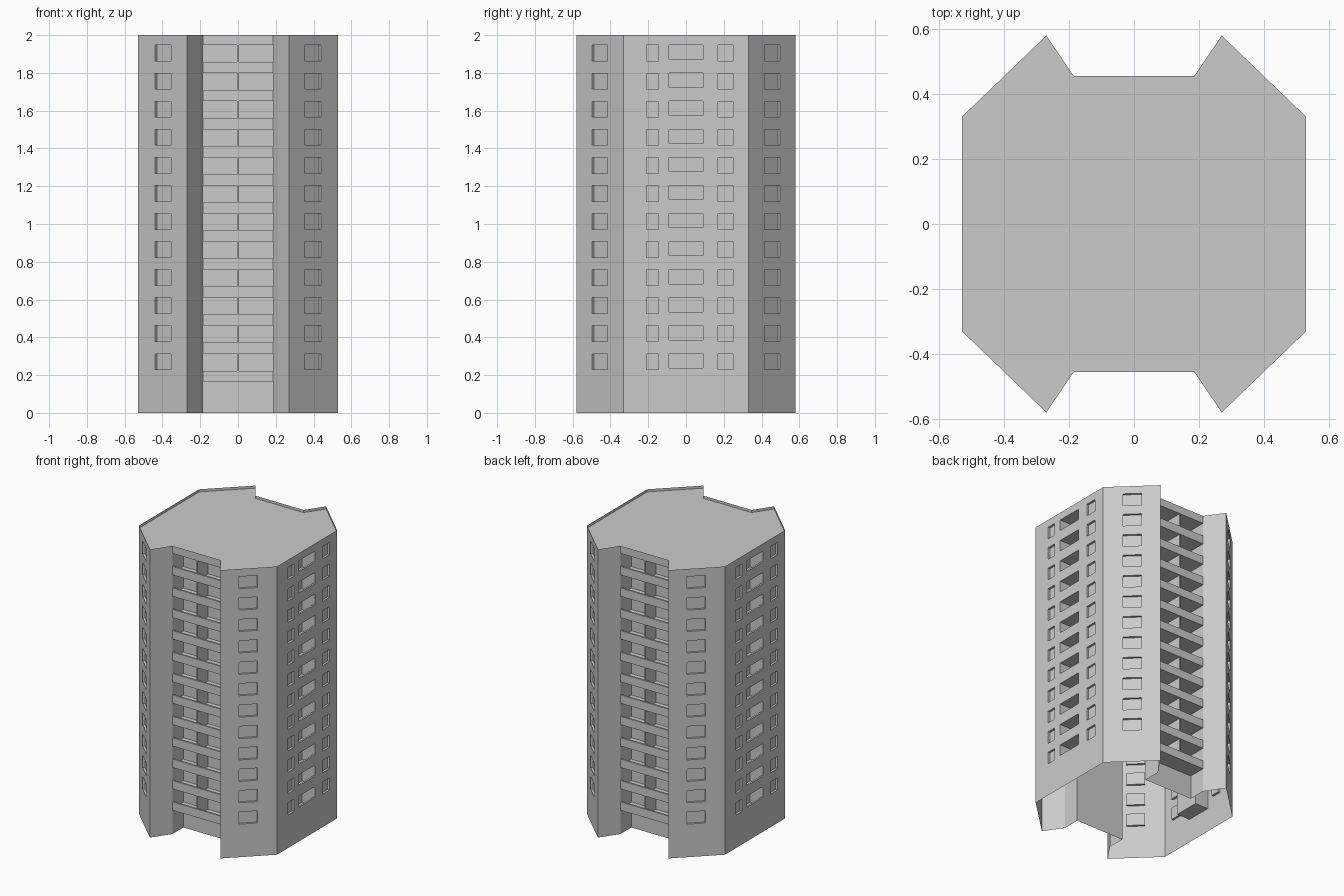
import bpy, bmesh
from mathutils import Vector, Matrix

if "Cube" in bpy.data.objects:
    bpy.data.objects.remove(bpy.data.objects["Cube"], do_unlink=True)

concrete = bpy.data.materials.new("concrete_grey")
concrete.use_nodes = True
concrete.diffuse_color = (0.6, 0.6, 0.6, 1)
concrete.node_tree.nodes["Principled BSDF"].inputs["Base Color"].default_value = (0.6, 0.6, 0.6, 1)

HEIGHT, FLOORS, PITCH = 2.0, 12, 0.1485
LOW, TOP = 0.165, 1.947          # underside of first balcony, ceiling of last
DEPTH_FRONT, DEPTH_SIDE = 0.12, 0.1
HALF_TURN = Matrix.Rotation(3.14159265, 4, 'Z')

# half of the outline, counter-clockwise; the other half is a half turn of it
half = [Vector(p) for p in [(0.185, -0.455), (0.27, -0.58), (0.53, -0.33),
                            (0.53, 0.33), (0.27, 0.58), (0.185, 0.455)]]
outline = half + [-p for p in half]


def finish(bm, name):
    bmesh.ops.remove_doubles(bm, verts=bm.verts, dist=0.0001)
    mesh = bpy.data.meshes.new(name)
    bm.to_mesh(mesh)
    bm.free()
    mesh.materials.append(concrete)
    obj = bpy.data.objects.new(name, mesh)
    bpy.context.collection.objects.link(obj)
    return obj


def face(bm, points):
    return bm.faces.new([bm.verts.new(p) for p in points])


def rect(a, b, z0, z1):
    return [Vector((p.x, p.y, z)) for p, z in ((a, z0), (b, z0), (b, z1), (a, z1))]


def wall(bm, a, b, columns):
    """Wall from a to b; each column (start, end, depth, holes) has recesses."""
    along = (b - a).normalized()
    length = (b - a).length
    inward = Vector((-along.y, along.x, 0))
    done = 0
    for start, end, depth, holes in columns + [(length, length, 0, [])]:
        if start - done > 0.0001:
            face(bm, rect(a + along * done, a + along * start, 0, HEIGHT))
        done = end
        p, q, z = a + along * start, a + along * end, 0
        for z0, z1 in holes:
            if z0 > z:
                face(bm, rect(p, q, z, z0))
            outer = rect(p, q, z0, z1)
            inner = [v + inward * depth for v in outer]
            face(bm, inner)
            for i in range(4):
                j = (i + 1) % 4
                if i or z0 > 0:
                    face(bm, [outer[i], outer[j], inner[j], inner[i]])
            z = z1
        if holes:
            face(bm, rect(p, q, z, HEIGHT))


# tower shell with windows and balcony recesses
rows = [(0.229 + PITCH * i, 0.313 + PITCH * i) for i in range(FLOORS)]
diagonal = (half[2] - half[1]).length
diagonal_windows = [(diagonal * 0.33, diagonal * 0.655, 0.015, rows)]
reverse_windows = [(diagonal * 0.345, diagonal * 0.67, 0.015, rows)]
side_columns = [(0.12, 0.185, 0.015, rows),
                (0.24, 0.42, DEPTH_SIDE, [(LOW, TOP)]),
                (0.5, 0.578, 0.015, rows)]
recess = [(0, 0.37, DEPTH_FRONT, [(0, TOP)])]
layout = [[], diagonal_windows, side_columns, reverse_windows, [], recess]

bm = bmesh.new()
for i, a in enumerate(outline):
    wall(bm, a, outline[(i + 1) % len(outline)], layout[i % len(layout)])

# roof with a thin raised rim
roof = face(bm, [(p.x, p.y, HEIGHT) for p in outline])
bmesh.ops.inset_region(bm, faces=[roof], thickness=0.01, use_even_offset=True)
sunk = bmesh.ops.extrude_face_region(bm, geom=[roof])
bmesh.ops.translate(bm, vec=(0, 0, -0.018),
                    verts=[g for g in sunk["geom"] if isinstance(g, bmesh.types.BMVert)])
if roof.is_valid:
    bmesh.ops.delete(bm, geom=[roof], context='FACES_ONLY')
finish(bm, "tower_shell")


def box(bm, x0, x1, y0, y1, z0, z1):
    size = Matrix.Diagonal((x1 - x0, y1 - y0, z1 - z0, 1))
    centre = Matrix.Translation(((x0 + x1) / 2, (y0 + y1) / 2, (z0 + z1) / 2))
    bmesh.ops.create_cube(bm, size=1, matrix=centre @ size)


def both_sides(bm, first, second):
    obj = finish(bm, first)
    twin = bpy.data.objects.new(second, obj.data.copy())
    twin.data.transform(HALF_TURN)
    bpy.context.collection.objects.link(twin)


# wide balconies: slab and parapet on each floor, one dividing wall
THICK = 0.012
bm = bmesh.new()
for i in range(FLOORS):
    z = LOW + PITCH * i
    box(bm, -0.185, 0.185, -0.455, -0.455 + DEPTH_FRONT, z, z + THICK)
    box(bm, -0.185, 0.185, -0.455, -0.455 + THICK, z + THICK, z + 0.058)
    box(bm, -0.005, 0.005, -0.45, -0.455 + DEPTH_FRONT, z + THICK, z + PITCH)
both_sides(bm, "front_balconies", "back_balconies")

# narrow balconies on the sides
bm = bmesh.new()
for i in range(FLOORS):
    z = LOW + PITCH * i
    box(bm, 0.53 - DEPTH_SIDE, 0.53, -0.09, 0.09, z, z + THICK)
    box(bm, 0.53 - THICK, 0.53, -0.09, 0.09, z + THICK, z + 0.073)
both_sides(bm, "left_balconies", "right_balconies")
